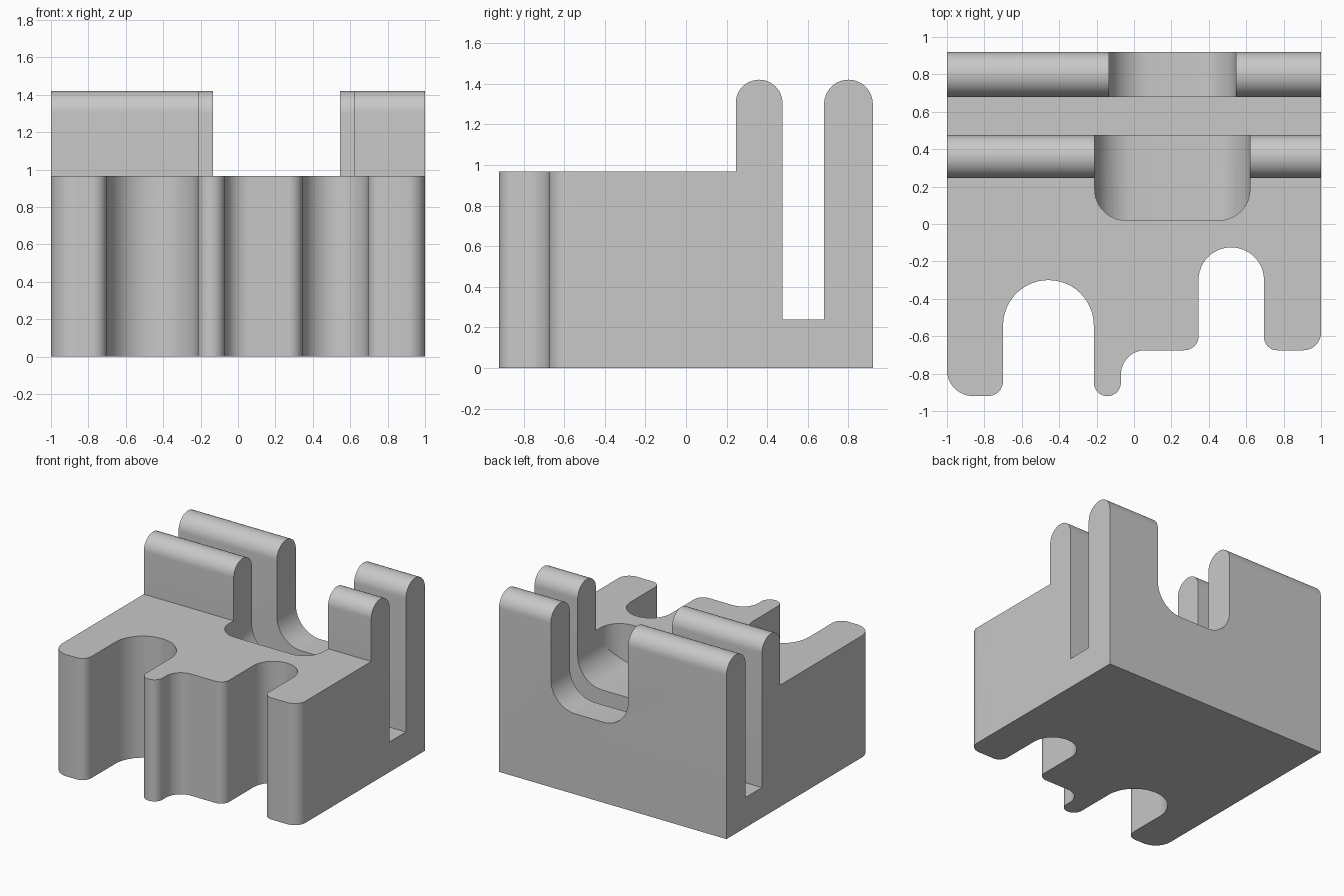
import bpy, bmesh, math
from mathutils import Vector

if "Cube" in bpy.data.objects:
    bpy.data.objects.remove(bpy.data.objects["Cube"])

grey = bpy.data.materials.new("light grey")
grey.diffuse_color = (0.58, 0.58, 0.58, 1)
grey.use_nodes = True
grey.node_tree.nodes["Principled BSDF"].inputs["Base Color"].default_value = grey.diffuse_color


def rounded(corners):
    """Outline from (u, v, radius) corners, each filleted with its radius."""
    out, n = [], len(corners)
    for i, (u, v, r) in enumerate(corners):
        p = Vector((u, v))
        if r == 0:
            out.append(p)
            continue
        a = (Vector(corners[i - 1][:2]) - p).normalized()
        b = (Vector(corners[(i + 1) % n][:2]) - p).normalized()
        centre = p + (a + b) * r          # all corners are square
        for k in range(13):
            t = math.radians(90 * k / 12)
            q = centre - b * r * math.cos(t) - a * r * math.sin(t)
            if not out or (q - out[-1]).length > 1e-4:
                out.append(q)
    return out


def prism(name, corners, axis, lo, hi):
    """Extrude an outline along x (outline in y,z), y (x,z) or z (x,y)."""
    place = {"x": lambda u, v, w: (w, u, v),
             "y": lambda u, v, w: (u, w, v),
             "z": lambda u, v, w: (u, v, w)}[axis]
    bm = bmesh.new()
    face = bm.faces.new([bm.verts.new(place(p.x, p.y, lo)) for p in rounded(corners)])
    ext = bmesh.ops.extrude_face_region(bm, geom=[face])
    moved = [g for g in ext["geom"] if isinstance(g, bmesh.types.BMVert)]
    bmesh.ops.translate(bm, verts=moved, vec=place(0, 0, hi - lo))
    bmesh.ops.recalc_face_normals(bm, faces=bm.faces)
    mesh = bpy.data.meshes.new(name)
    bm.to_mesh(mesh)
    bm.free()
    mesh.materials.append(grey)
    ob = bpy.data.objects.new(name, mesh)
    bpy.context.collection.objects.link(ob)
    return ob


def combine(ob, tool, operation):
    """Apply a boolean and discard the tool."""
    mod = ob.modifiers.new("cut", "BOOLEAN")
    mod.object, mod.operation, mod.solver = tool, operation, "EXACT"
    bpy.context.view_layer.objects.active = ob
    bpy.ops.object.modifier_apply(modifier=mod.name)
    bpy.data.objects.remove(tool)


# Side profile: low front block, two round-topped walls, deep slot between
H, TOP = 0.967, 1.42
block = prism("slotted_block", [
    (-1.1, 0, 0), (0.92, 0, 0), (0.92, TOP, 0.1199), (0.68, TOP, 0.1199),
    (0.68, 0.24, 0), (0.475, 0.24, 0), (0.475, TOP, 0.1149), (0.245, TOP, 0.1149),
    (0.245, H, 0), (-1.1, H, 0)], "x", -1, 1)

# Plan outline: front legs with two round-ended notches and a step
plan = prism("plan_outline", [
    (-1.1, 1.1, 0), (-1.1, -0.3, 0), (-1, -0.3, 0),
    (-1, -0.92, 0.14), (-0.7, -0.92, 0.08),
    (-0.7, -0.30, 0.242), (-0.215, -0.30, 0.242),
    (-0.215, -0.92, 0.072), (-0.07, -0.92, 0.072),
    (-0.07, -0.675, 0.13), (0.345, -0.675, 0.075),
    (0.345, -0.125, 0.1745), (0.695, -0.125, 0.1745),
    (0.695, -0.675, 0.07), (1, -0.675, 0.095),
    (1, -0.3, 0), (1.1, -0.3, 0), (1.1, 1.1, 0)], "z", -0.2, 1.7)
combine(block, plan, "INTERSECT")


def u_cutter(name, x0, x1, y0, y1):
    return prism(name, [(x0, 1.6, 0), (x0, 0.64, 0.215),
                        (x1, 0.64, 0.215), (x1, 1.6, 0)], "y", y0, y1)


# Pocket through the front wall, with rounded corners seen from above
pocket = u_cutter("pocket_cutter", -0.21, 0.62, -0.1, 0.58)
pocket_plan = prism("pocket_plan", [
    (-0.21, 0.02, 0.165), (0.62, 0.02, 0.165), (0.62, 0.7, 0), (-0.21, 0.7, 0)],
    "z", 0.4, 1.8)
combine(pocket, pocket_plan, "INTERSECT")
combine(block, pocket, "DIFFERENCE")

# Narrower rounded opening through the back wall
combine(block, u_cutter("back_cutter", -0.135, 0.545, 0.58, 1.1), "DIFFERENCE")

bpy.ops.object.select_all(action="DESELECT")
block.select_set(True)
bpy.context.view_layer.objects.active = block
bpy.ops.object.shade_smooth_by_angle(angle=math.radians(30))
